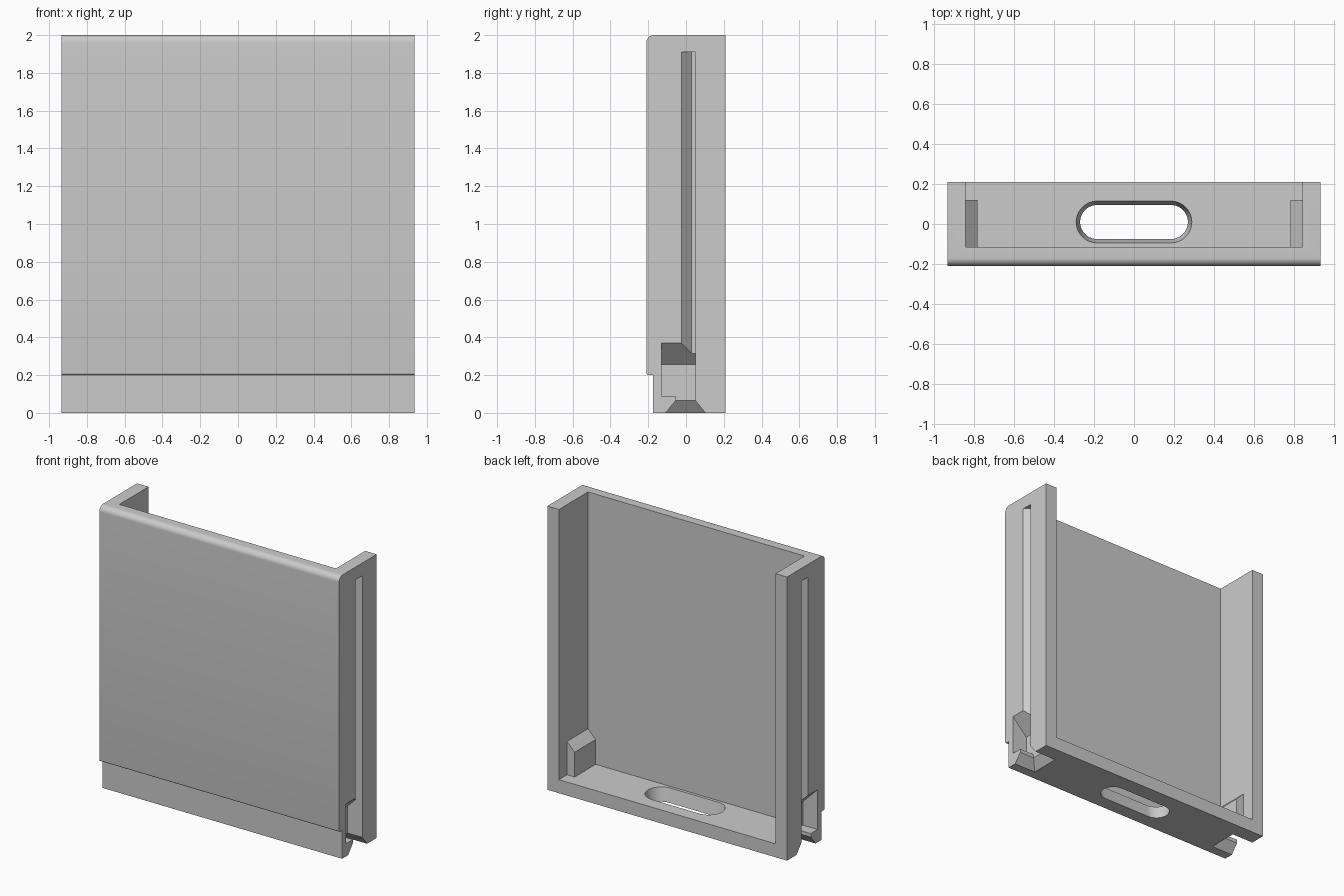
import bpy, bmesh, math
from mathutils import Vector

cube = bpy.data.objects.get("Cube")
if cube:
    bpy.data.objects.remove(cube, do_unlink=True)

grey = bpy.data.materials.new("plain_grey")
grey.use_nodes = True
colour = (0.6, 0.6, 0.6, 1)
grey.diffuse_color = colour
grey.node_tree.nodes["Principled BSDF"].inputs["Base Color"].default_value = colour


def loft(name, ring_a, ring_b):
    """Closed solid between two matching rings of points."""
    bm = bmesh.new()
    a = [bm.verts.new(p) for p in ring_a]
    b = [bm.verts.new(p) for p in ring_b]
    bm.faces.new(a)
    bm.faces.new(b)
    for i in range(len(a)):
        j = (i + 1) % len(a)
        bm.faces.new((a[i], a[j], b[j], b[i]))
    bmesh.ops.recalc_face_normals(bm, faces=bm.faces)
    mesh = bpy.data.meshes.new(name)
    bm.to_mesh(mesh)
    bm.free()
    mesh.materials.append(grey)
    obj = bpy.data.objects.new(name, mesh)
    bpy.context.collection.objects.link(obj)
    return obj


def prism(name, axis, profile, low, high):
    """Extrude a 2D profile along x, y or z."""
    def ring(d):
        return [{"x": (d, p, q), "y": (p, d, q), "z": (p, q, d)}[axis] for p, q in profile]
    return loft(name, ring(low), ring(high))


def rect(p0, p1, q0, q1):
    return [(p0, q0), (p1, q0), (p1, q1), (p0, q1)]


def arc(cx, cy, r, start, end, steps):
    angles = [math.radians(start + (end - start) * i / steps) for i in range(steps + 1)]
    return [(cx + r * math.cos(t), cy + r * math.sin(t)) for t in angles]


def stadium(r, z):
    half, cy = 0.185, 0.01
    pts = arc(half, cy, r, -90, 90, 20) + arc(-half, cy, r, 90, 270, 20)
    return [(x, y, z) for x, y in pts]


def combine(target, tool, operation):
    mod = target.modifiers.new("cut", "BOOLEAN")
    mod.operation = operation
    mod.solver = "EXACT"
    mod.object = tool
    bpy.context.view_layer.objects.active = target
    bpy.ops.object.modifier_apply(modifier=mod.name)
    bpy.data.objects.remove(tool, do_unlink=True)


# Outer block: rounded top front edge, stepped-back lower band
side = [(0.21, 0), (0.21, 2)]
side += arc(-0.17, 1.96, 0.04, 90, 180, 10)
side += arc(-0.198, 0.212, 0.012, 180, 270, 5)
side += [(-0.175, 0.2), (-0.175, 0)]
shell = prism("tray_shell", "x", side, -0.935, 0.935)

# Cavity open to the back and top
combine(shell, prism("cavity", "x", rect(-0.115, 0.3, 0.095, 2.1), -0.845, 0.845), "DIFFERENCE")

for s in (1, -1):
    def flip(profile):
        return [(s * x, v) for x, v in profile]

    # Sloped boss inside the wall, backing the latch pocket
    boss = [(0.785, 0.05), (0.785, 0.27), (0.845, 0.33), (0.89, 0.33), (0.89, 0.05)]
    combine(shell, prism("boss", "y", flip(boss), -0.15, 0.12), "UNION")

    # Latch pocket with sloped roof
    pocket = [(0.82, 0.09), (0.82, 0.255), (0.955, 0.39), (0.955, 0.09)]
    combine(shell, prism("pocket", "y", flip(pocket), -0.13, 0.05), "DIFFERENCE")

    # Long guide groove with one sloped flank
    groove = [(0.955, -0.045), (0.88, 0.03), (0.88, 0.05), (0.955, 0.05)]
    combine(shell, prism("groove", "z", flip(groove), 0.2, 1.91), "DIFFERENCE")

    # Entry channel and flared mouth under the pocket
    channel = flip(rect(0.82, 0.955, -0.055, 0.05))
    combine(shell, prism("channel", "z", channel, 0.05, 0.12), "DIFFERENCE")
    mouth = flip(rect(0.755, 0.955, -0.12, 0.115))
    combine(shell, loft("mouth", [(x, y, 0.065) for x, y in channel],
                        [(x, y, 0.0 - 0.015) for x, y in mouth]), "DIFFERENCE")

# Tapered port through the floor
combine(shell, loft("port", stadium(0.085, -0.001), stadium(0.105, 0.096)), "DIFFERENCE")

bpy.ops.object.select_all(action="DESELECT")
shell.select_set(True)
bpy.context.view_layer.objects.active = shell
bpy.ops.object.shade_smooth_by_angle(angle=math.radians(30))
